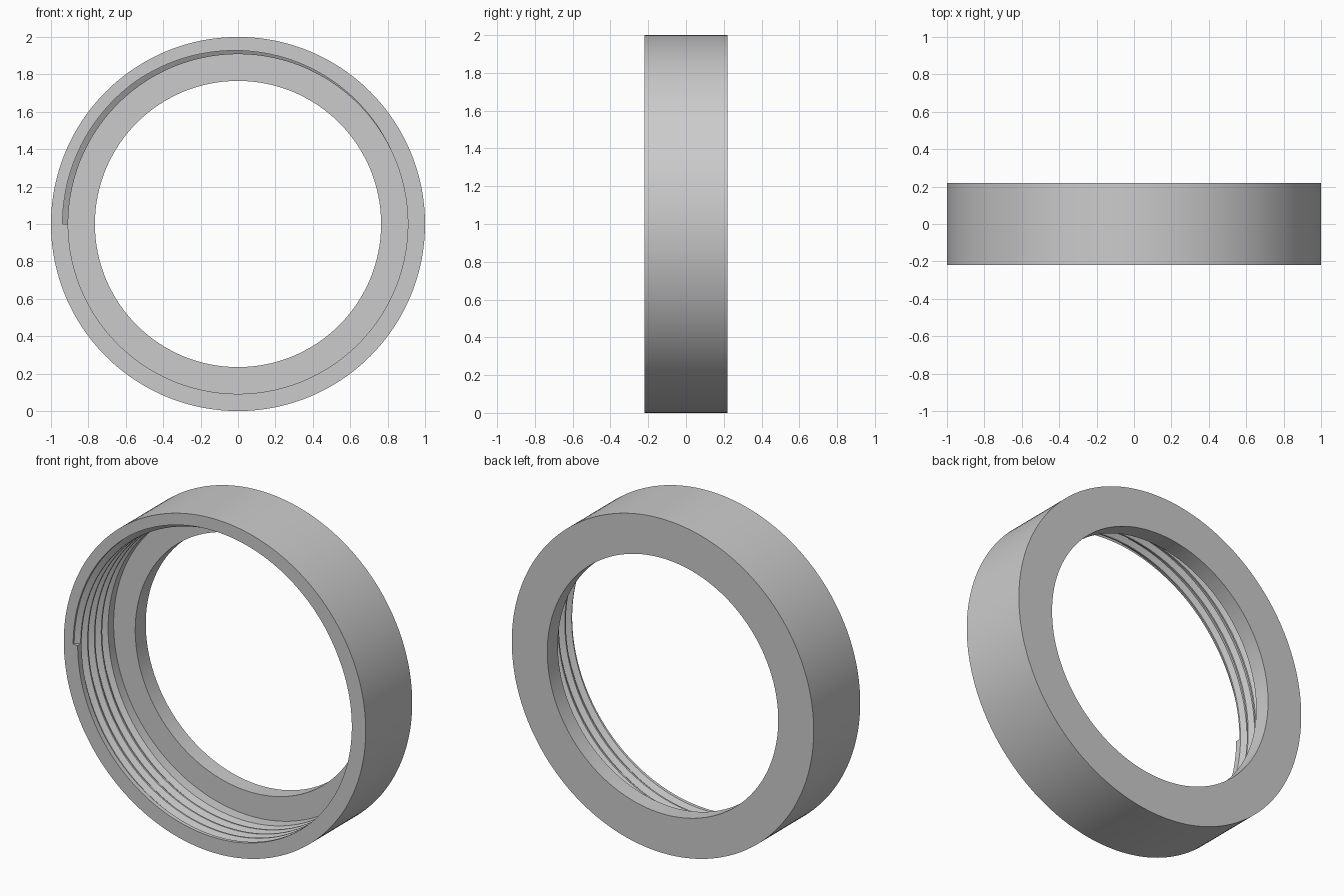
import bpy, bmesh
from math import cos, sin, tau

cube = bpy.data.objects.get("Cube")
if cube:
    bpy.data.objects.remove(cube, do_unlink=True)

SEGMENTS = 192
FRONT, BACK, SHOULDER = -0.22, 0.22, 0.12
OUTER, BORE, OPENING, ROOT = 1.0, 0.908, 0.765, 0.938
PITCH, TURNS = 0.065, 4.5

grey = bpy.data.materials.new("plain grey")
grey.use_nodes = True
grey.diffuse_color = (0.6, 0.6, 0.6, 1)
grey.node_tree.nodes["Principled BSDF"].inputs["Base Color"].default_value = grey.diffuse_color


def sweep(name, profile, steps, rise=0.0, closed=False):
    """Turn a (radius, y) profile about the y axis, advancing by rise per turn."""
    bm = bmesh.new()
    rings = []
    for i in range(steps if closed else steps + 1):
        turn = i / SEGMENTS
        a = tau * turn
        rings.append([bm.verts.new((-r * cos(a), y + rise * turn, 1 + r * sin(a)))
                      for r, y in profile])
    n = len(profile)
    pairs = list(zip(rings, rings[1:]))
    if closed:
        pairs.append((rings[-1], rings[0]))
    else:
        bm.faces.new(rings[0])
        bm.faces.new(rings[-1])
    for p, q in pairs:
        for j in range(n):
            k = (j + 1) % n
            bm.faces.new((p[j], p[k], q[k], q[j]))
    bmesh.ops.recalc_face_normals(bm, faces=bm.faces)
    mesh = bpy.data.meshes.new(name)
    bm.to_mesh(mesh)
    bm.free()
    mesh.materials.append(grey)
    obj = bpy.data.objects.new(name, mesh)
    bpy.context.collection.objects.link(obj)
    return obj


# Ring body with a stepped bore and a narrower opening at the back
body = sweep("threaded_ring", [(OUTER, FRONT), (OUTER, BACK), (OPENING, BACK),
                               (OPENING, SHOULDER), (BORE, SHOULDER), (BORE, FRONT)],
             SEGMENTS, closed=True)

# Helical groove that starts on the front face and winds inwards
root, mouth = 0.15 * PITCH, 0.455 * PITCH
half = [(ROOT, root), (BORE - 0.003, mouth), (BORE - 0.02, mouth)]
groove = [(r, FRONT + w) for r, w in half] + [(r, FRONT - w) for r, w in reversed(half)]
cutter = sweep("thread_cutter", groove, int(SEGMENTS * TURNS), rise=PITCH)
cutter.hide_render = True

cut = body.modifiers.new("thread", 'BOOLEAN')
cut.operation = 'DIFFERENCE'
cut.solver = 'EXACT'
cut.object = cutter

bpy.ops.object.select_all(action='DESELECT')
bpy.context.view_layer.objects.active = body
body.select_set(True)
bpy.ops.object.modifier_apply(modifier=cut.name)
bpy.data.objects.remove(cutter, do_unlink=True)
bpy.ops.object.shade_smooth_by_angle(angle=0.5)
